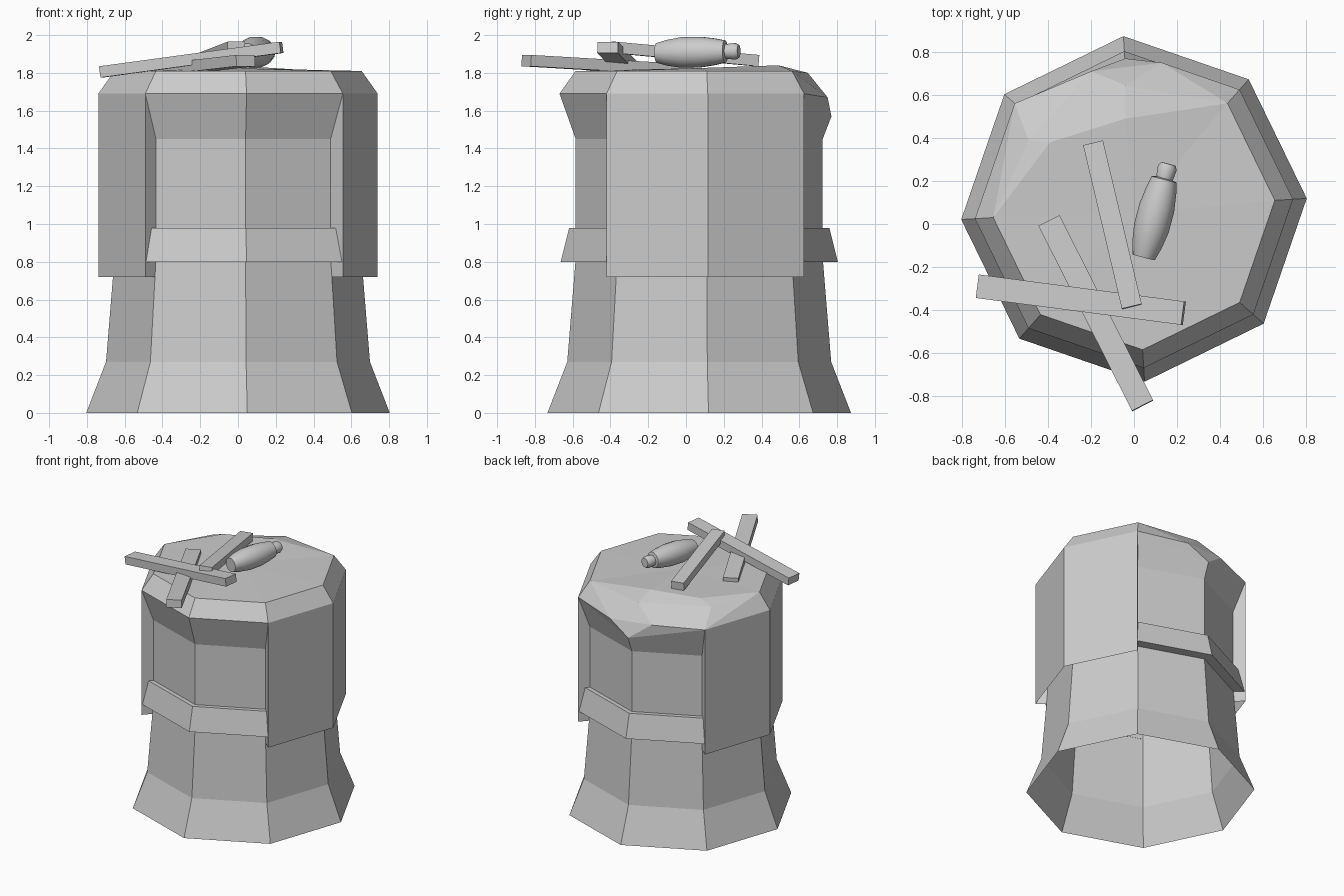
import bpy, bmesh, math
from mathutils import Vector

cube = bpy.data.objects.get("Cube")
if cube:
    bpy.data.objects.remove(cube)

grey = bpy.data.materials.new("plain grey")
grey.use_nodes = True
colour = (0.6, 0.6, 0.6, 1)
grey.diffuse_color = colour
grey.node_tree.nodes["Principled BSDF"].inputs["Base Color"].default_value = colour

CENTRE_Y = 0.07
BACK = [1, 2]           # octagon sides without a hanging flap
FRONT = [5, 6]


def corner(k, radius, z):
    a = math.radians(3.5 + 45 * k)
    return Vector((radius * math.cos(a), CENTRE_Y + radius * math.sin(a), z))


def make(name, faces, smooth=False):
    """Mesh from faces given as lists of points; shared points are welded."""
    bm = bmesh.new()
    for f in faces:
        bm.faces.new([bm.verts.new(p) for p in f])
    bmesh.ops.remove_doubles(bm, verts=bm.verts, dist=0.0005)
    bmesh.ops.recalc_face_normals(bm, faces=bm.faces)
    mesh = bpy.data.meshes.new(name)
    bm.to_mesh(mesh)
    bm.free()
    mesh.materials.append(grey)
    obj = bpy.data.objects.new(name, mesh)
    bpy.context.collection.objects.link(obj)
    if smooth:
        bpy.ops.object.select_all(action='DESELECT')
        obj.select_set(True)
        bpy.context.view_layer.objects.active = obj
        bpy.ops.object.shade_smooth_by_angle(angle=math.radians(40))
    return obj


def strip(profile, sides):
    """Sweep a (radius, z) profile along chosen octagon sides."""
    return [[corner(k, *p), corner(k + 1, *p), corner(k + 1, *q), corner(k, *q)]
            for k in sides for p, q in zip(profile, profile[1:])]


# Hollow body with a flared foot
make("body", strip([(0.805, 0), (0.70, 0.27), (0.655, 0.82), (0.655, 1.45)], range(8)))

# Bands around the open sides
band = [(0.655, 0.80), (0.735, 0.80), (0.69, 0.98), (0.655, 0.98)]
make("front_band", strip(band, FRONT))
make("back_band", strip(band, BACK))

# Cloth hanging over the sides, with returns at both ends
for name, first in (("left_flap", 7), ("right_flap", 3)):
    faces = strip([(0.741, 0.72), (0.741, 1.69)], [first, first + 1])
    for k in (first, first + 2):
        faces.append([corner(k, 0.741, 0.72), corner(k, 0.741, 1.69),
                      corner(k, 0.655, 1.45), corner(k, 0.655, 0.72)])
    make(name, faces)

# Cloth cover: rim, bevelled crown and a sagging back
rim = [corner(k, 0.741, 1.69) for k in range(8)]
rim[2] = Vector((-0.04, 0.77, 1.57))
top = [corner(k, 0.656, 1.81) for k in range(8)]
top[2], top[3] = Vector((-0.04, 0.49, 1.84)), Vector((-0.39, 0.38, 1.825))
fold2, fold3 = Vector((-0.04, 0.645, 1.80)), Vector((-0.49, 0.39, 1.79))
sag1, sag2 = Vector((0.13, 0.75, 1.67)), Vector((-0.2, 0.71, 1.69))
middle = Vector((0, 0.05, 1.825))
cover = [[top[k], top[(k + 1) % 8], middle] for k in range(8)]
for k in (4, 5, 6, 7, 0):
    n = (k + 1) % 8
    cover.append([rim[k], rim[n], top[n], top[k]])
for k in FRONT + BACK:
    cover.append([corner(k, 0.655, 1.45), corner(k + 1, 0.655, 1.45), rim[k + 1], rim[k]])
cover += [[top[1], fold2, top[2]], [top[2], fold2, fold3, top[3]],
          [top[3], fold3, top[4]], [top[1], rim[1], sag1], [top[1], sag1, fold2],
          [rim[1], rim[2], sag1], [fold2, sag1, sag2], [sag1, rim[2], sag2],
          [rim[2], rim[3], sag2], [fold2, sag2, fold3], [sag2, rim[3], fold3],
          [rim[3], rim[4], top[4]], [rim[3], top[4], fold3]]
make("cover", cover)


# Loose wooden sticks
def stick(name, a, b, width, height):
    a, b = Vector(a), Vector(b)
    along = (b - a).normalized()
    side = along.cross(Vector((0, 0, 1))).normalized() * width / 2
    up = side.cross(along).normalized() * height / 2
    ends = [[p + side + up, p - side + up, p - side - up, p + side - up] for p in (a, b)]
    make(name, ends + [[ends[0][i], ends[0][(i + 1) % 4], ends[1][(i + 1) % 4], ends[1][i]]
                       for i in range(4)])


stick("long_stick", (-0.725, -0.29, 1.805), (0.23, -0.415, 1.935), 0.11, 0.06)
stick("front_stick", (0.04, -0.845, 1.865), (-0.395, 0.015, 1.815), 0.11, 0.06)
stick("back_stick", (-0.19, 0.375, 1.865), (-0.01, -0.385, 1.935), 0.095, 0.06)

# Small rounded bottle lying on its side: (distance along, radius)
start, end = Vector((0.045, -0.155, 1.905)), Vector((0.16, 0.28, 1.915))
along = (end - start).normalized()
side = along.cross(Vector((0, 0, 1))).normalized()
up = side.cross(along)
profile = [(0, 0.053), (0.06, 0.07), (0.14, 0.083), (0.24, 0.083), (0.32, 0.072),
           (0.375, 0.06), (0.38, 0.04), (0.43, 0.045), (0.45, 0.035)]
N = 14
rings = [[start + along * d + r * (side * math.cos(i * math.tau / N) + up * math.sin(i * math.tau / N))
          for i in range(N)] for d, r in profile]
faces = [rings[0], rings[-1]]
for a, b in zip(rings, rings[1:]):
    faces += [[a[i], a[(i + 1) % N], b[(i + 1) % N], b[i]] for i in range(N)]
make("bottle", faces, smooth=True)
